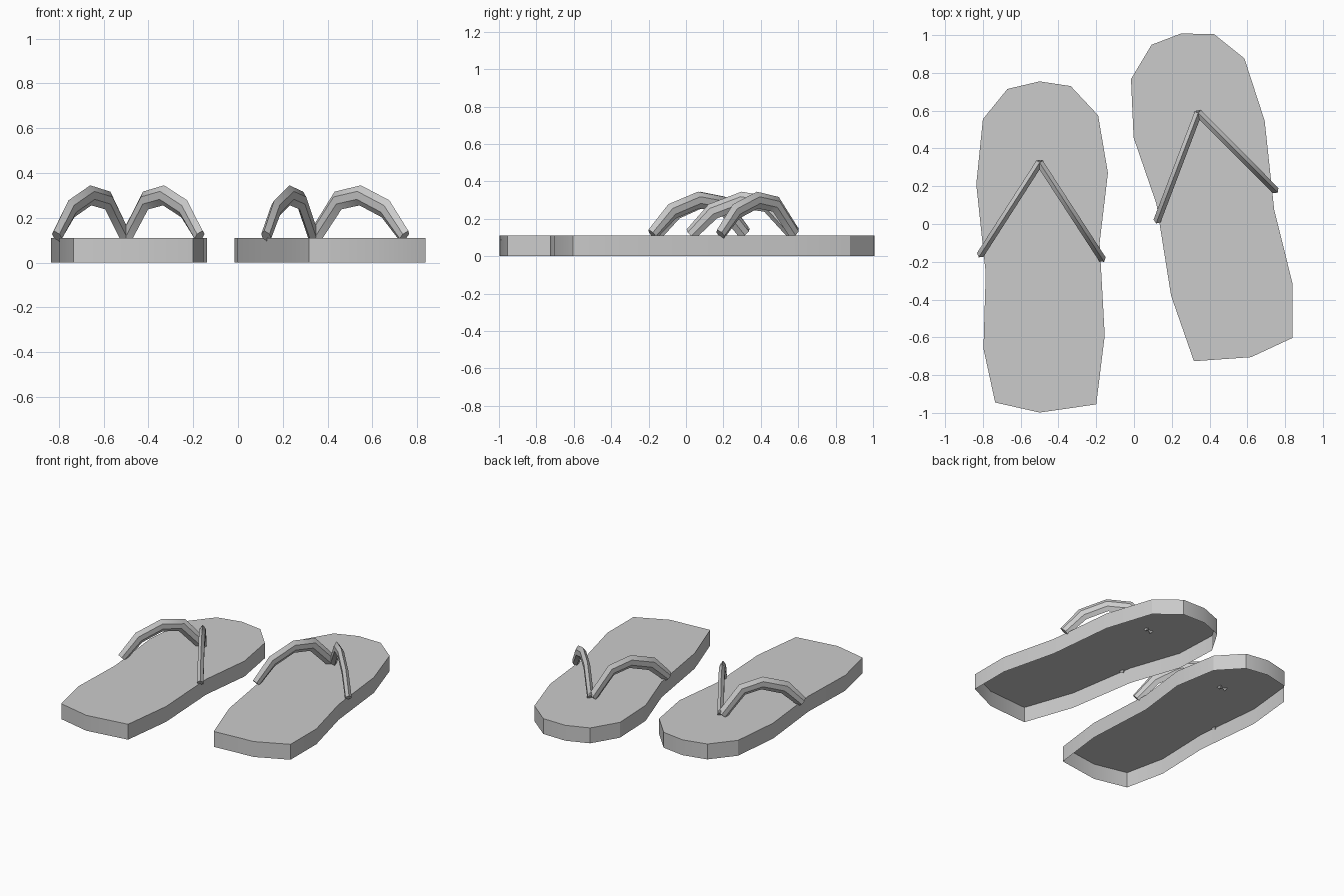
import bpy, bmesh
from math import radians
from mathutils import Vector, Matrix

if "Cube" in bpy.data.objects:
    bpy.data.objects.remove(bpy.data.objects["Cube"])

SOLE_TOP = 0.11
HEEL = Vector((-0.5, -1.0, 0))

# Outline of the left sole, clockwise from the toe
OUTLINE = [(-0.5, 0.755), (-0.335, 0.73), (-0.19, 0.575), (-0.138, 0.27),
           (-0.182, -0.10), (-0.155, -0.59), (-0.20, -0.955), (-0.5, -0.998),
           (-0.735, -0.945), (-0.797, -0.66), (-0.785, -0.26), (-0.835, 0.21),
           (-0.80, 0.555), (-0.67, 0.715)]
POST = Vector((-0.5, 0.325, 0))
STRAP_ENDS = {"outer": Vector((-0.815, -0.165, 0)), "inner": Vector((-0.165, -0.19, 0))}
# Strap arch: fraction along the ground line, height, half height of the band
ARCH = [(0.02, 0.122, 0.04), (0.26, 0.277, 0.045), (0.50, 0.30, 0.045),
        (0.775, 0.240, 0.045), (0.98, 0.117, 0.035)]
# Lens-shaped strap section: sideways offset, share of half height
SECTION = [(0, 1), (0.02, 0.4), (0.02, -0.4), (0, -1), (-0.02, -0.4), (-0.02, 0.4)]


def finish(name, bm, matrix):
    bm.transform(matrix)
    bmesh.ops.recalc_face_normals(bm, faces=bm.faces)
    mesh = bpy.data.meshes.new(name)
    bm.to_mesh(mesh)
    bm.free()
    ob = bpy.data.objects.new(name, mesh)
    bpy.context.collection.objects.link(ob)
    bpy.ops.object.select_all(action='DESELECT')
    ob.select_set(True)
    bpy.context.view_layer.objects.active = ob
    bpy.ops.object.shade_smooth_by_angle(angle=radians(30))


def sole(name, matrix):
    # Top plate with a skirt, open underneath
    bm = bmesh.new()
    top = bm.faces.new([bm.verts.new((x, y, SOLE_TOP)) for x, y in OUTLINE])
    skirt = bmesh.ops.extrude_edge_only(bm, edges=list(top.edges))
    for v in skirt["geom"]:
        if isinstance(v, bmesh.types.BMVert):
            v.co.z = 0
    finish(name, bm, matrix)


def strap(name, end, matrix):
    # Arched band swept from the toe post to the edge of the sole
    bm = bmesh.new()
    up = Vector((0, 0, 1))
    path = [POST.lerp(end, f) + up * z for f, z, h in ARCH]
    side = (end - POST).normalized().cross(up)
    rings = []
    for i, p in enumerate(path):
        before = (p - path[i - 1]).normalized() if i else Vector()
        after = (path[i + 1] - p).normalized() if i < len(path) - 1 else Vector()
        normal = side.cross((before + after).normalized())
        rings.append([bm.verts.new(p + side * s + normal * n * ARCH[i][2])
                      for s, n in SECTION])
    count = len(SECTION)
    for a, b in zip(rings, rings[1:]):
        for k in range(count):
            j = (k + 1) % count
            bm.faces.new((a[k], a[j], b[j], b[k]))
    bm.faces.new(rings[0])
    bm.faces.new(rings[-1])
    finish(name, bm, matrix)


# The right sandal is the left one mirrored, turned and moved forward
turned = (Matrix.Translation((0.62, -0.707, 0)) @ Matrix.Rotation(radians(12.2), 4, 'Z')
          @ Matrix.Diagonal((-1, 1, 1, 1)) @ Matrix.Translation(-HEEL))
for label, matrix in (("left", Matrix.Identity(4)), ("right", turned)):
    sole(label + "_sole", matrix)
    for where, end in STRAP_ENDS.items():
        strap(f"{label}_{where}_strap", end, matrix)
